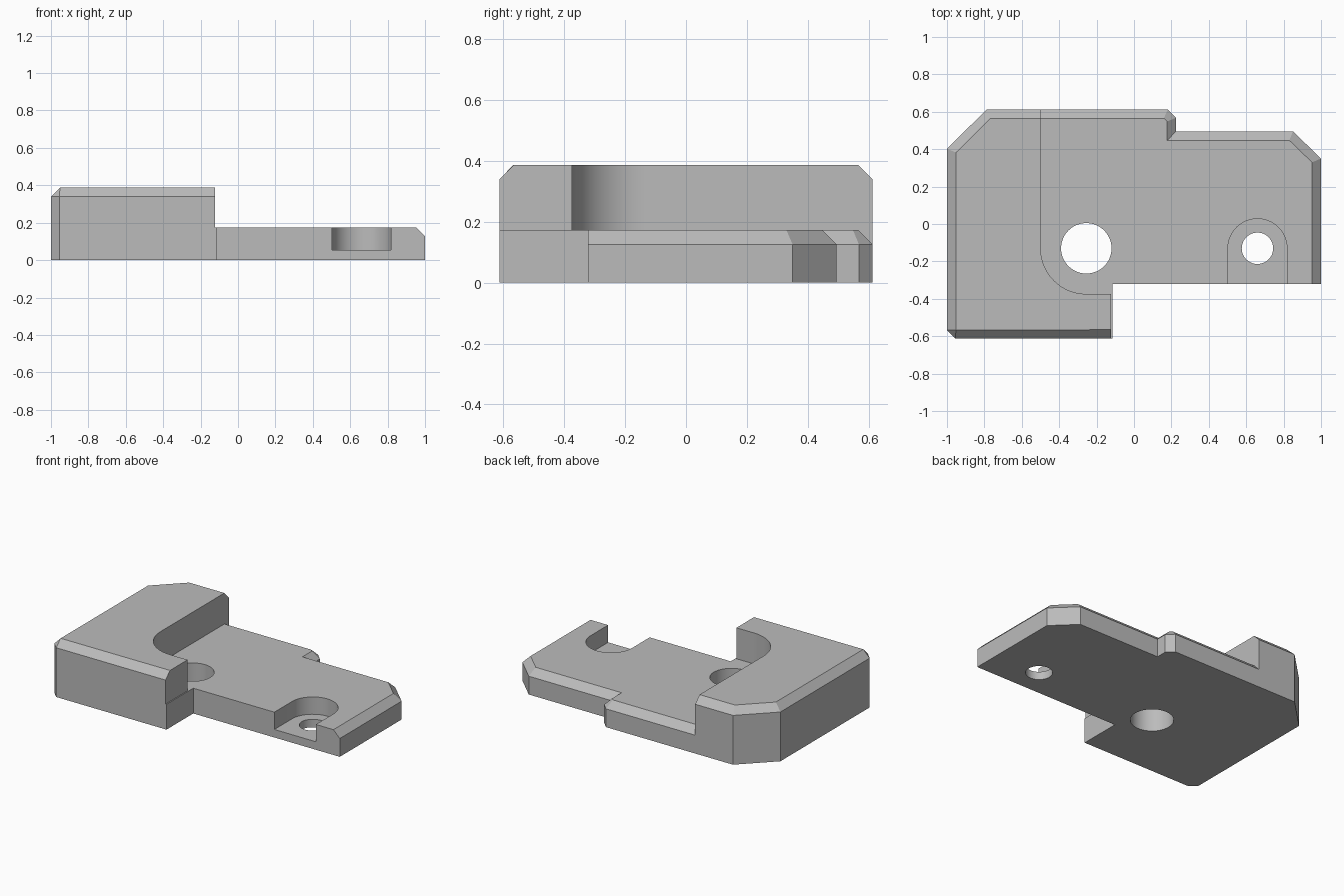
import bpy, bmesh, math
from mathutils import Vector

cube = bpy.data.objects.get("Cube")
if cube:
    bpy.data.objects.remove(cube, do_unlink=True)

C = 0.048                      # chamfer size
LOW, HIGH = 0.174, 0.387       # plate and block heights
FRONT, BACK, STEP = -0.613, 0.613, -0.322
HOLE = (-0.255, -0.13)
SCREW = (0.66, -0.13)

grey = bpy.data.materials.new("plain grey")
grey.use_nodes = True
colour = (0.5, 0.5, 0.5, 1)
grey.diffuse_color = colour
grey.node_tree.nodes["Principled BSDF"].inputs["Base Color"].default_value = colour


def arc(centre, radius, start, end, steps):
    """Points along an arc, angles in degrees."""
    angles = [math.radians(start + (end - start) * i / steps) for i in range(steps + 1)]
    return [(centre[0] + radius * math.cos(a), centre[1] + radius * math.sin(a)) for a in angles]


def inset(outline, offsets):
    """Move each edge of a counter-clockwise outline inward by its own offset."""
    n = len(outline)
    pts = [Vector(p) for p in outline]
    result = []
    for i, p in enumerate(pts):
        d0, d1 = (p - pts[i - 1]).normalized(), (pts[(i + 1) % n] - p).normalized()
        n0, n1 = Vector((-d0.y, d0.x)), Vector((-d1.y, d1.x))
        a, b = offsets[i - 1], offsets[i]
        det = n0.x * n1.y - n0.y * n1.x
        if a == b == 0 or abs(det) < 0.0001:
            result.append(p)
        else:
            result.append(p + Vector((a * n1.y - b * n0.y, b * n0.x - a * n1.x)) / det)
    return result


def prism(name, outline, z0, z1, offsets=None):
    """Extruded outline; edges with an offset get a chamfered top."""
    layers = [(outline, z0), (outline, z1)]
    if offsets:
        layers = [(outline, z0), (outline, z1 - C), (inset(outline, offsets), z1)]
    bm = bmesh.new()
    rings = [[bm.verts.new((p[0], p[1], z)) for p in pts] for pts, z in layers]
    n = len(outline)
    for low, up in zip(rings, rings[1:]):
        for i in range(n):
            j = (i + 1) % n
            bm.faces.new((low[i], low[j], up[j], up[i]))
    bm.faces.new(rings[0][::-1])
    bm.faces.new(rings[-1])
    bmesh.ops.remove_doubles(bm, verts=bm.verts, dist=0.006)
    mesh = bpy.data.meshes.new(name)
    bm.to_mesh(mesh)
    bm.free()
    mesh.materials.append(grey)
    obj = bpy.data.objects.new(name, mesh)
    bpy.context.collection.objects.link(obj)
    return obj


def combine(target, other, operation):
    mod = target.modifiers.new(other.name, 'BOOLEAN')
    mod.operation, mod.object, mod.solver = operation, other, 'EXACT'
    bpy.context.view_layer.objects.active = target
    bpy.ops.object.modifier_apply(modifier=mod.name)
    bpy.data.objects.remove(other, do_unlink=True)


# Low plate: each point is followed by the chamfer of the edge that starts there
plate = [((-0.955, FRONT), 0), ((-0.115, FRONT), 0), ((-0.115, STEP), 0),
         ((1, STEP), C), ((1, 0.35), C), ((0.85, 0.495), C), ((0.225, 0.495), C),
         ((0.225, 0.568), C), ((0.18, BACK), C), ((-0.787, BACK), 0),
         ((-1, 0.402), 0), ((-1, -0.568), 0)]
body = prism("bracket_body", [p for p, c in plate], 0, LOW, [c for p, c in plate])

# Raised block with a rounded inner corner
curve = arc(HOLE, 0.244, 270, 180, 24)
block = [((-0.955, FRONT), C), ((-0.122, FRONT), 0), ((-0.122, HOLE[1] - 0.244), 0)]
block += [(p, 0) for p in curve]
block += [((HOLE[0] - 0.244, BACK), C), ((-0.787, BACK), C),
          ((-1, 0.402), C), ((-1, -0.568), C * 0.71)]
raised = prism("raised_block", [p for p, c in block], 0, HIGH, [c for p, c in block])
combine(body, raised, 'UNION')

# Through holes and the open-fronted screw pocket
main_hole = prism("main_hole", arc(HOLE, 0.135, 0, 352.5, 47), -0.1, 1)
combine(body, main_hole, 'DIFFERENCE')
screw_hole = prism("screw_hole", arc(SCREW, 0.084, 0, 352.5, 47), -0.1, 1)
combine(body, screw_hole, 'DIFFERENCE')
r = 0.158
slot = arc(SCREW, r, 0, 180, 24) + [(SCREW[0] - r, -0.5), (SCREW[0] + r, -0.5)]
combine(body, prism("screw_pocket", slot, 0.055, 1), 'DIFFERENCE')

# Smooth the curved walls, keep the rest crisp
bpy.ops.object.select_all(action='DESELECT')
body.select_set(True)
bpy.context.view_layer.objects.active = body
bpy.ops.object.shade_smooth_by_angle(angle=math.radians(25))
